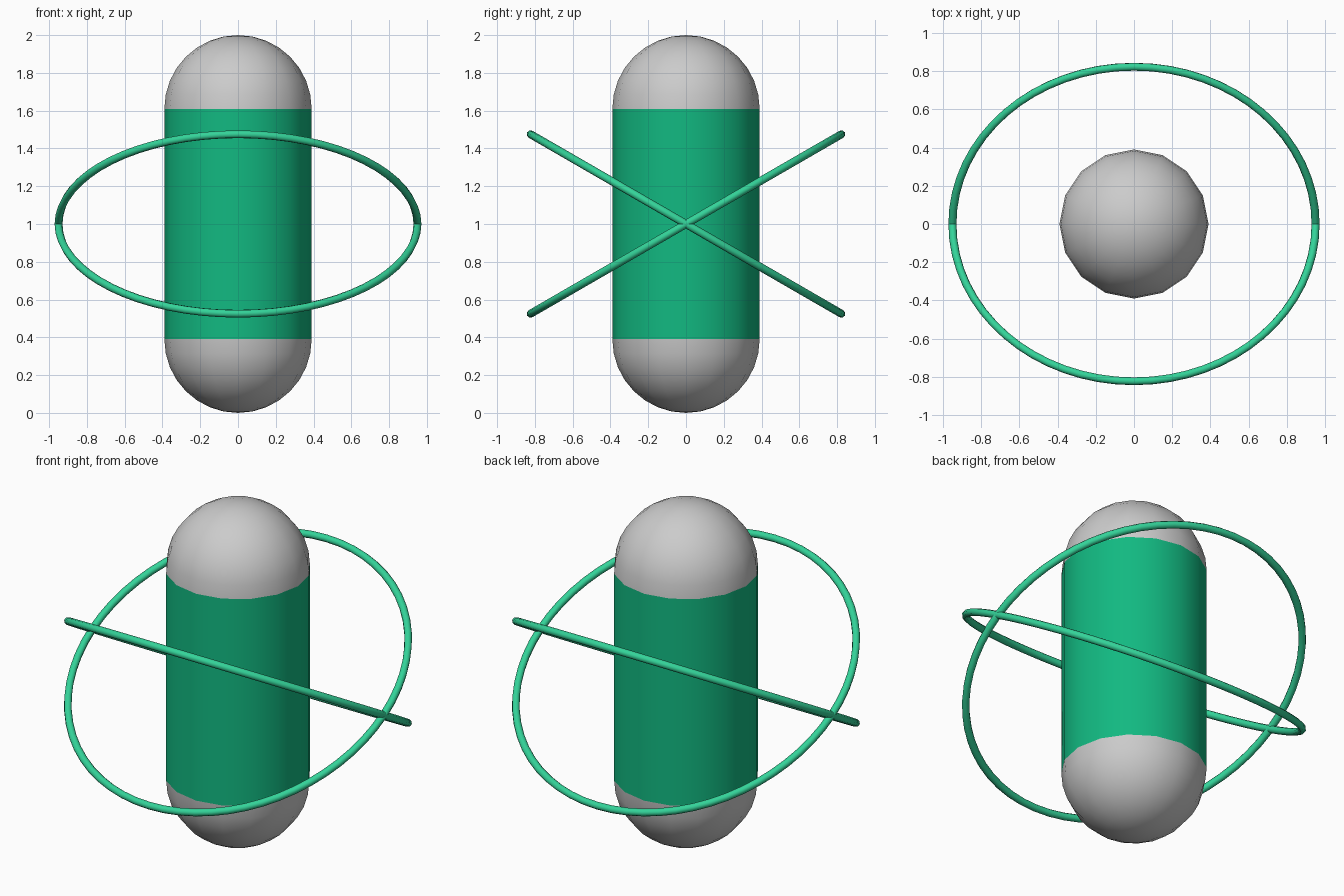
import bpy, bmesh, math

if "Cube" in bpy.data.objects:
    bpy.data.objects.remove(bpy.data.objects["Cube"])

R, SIDES, CAP_RINGS = 0.39, 16, 8
RING_R, TUBE_R = 0.95, 0.021


def material(name, rgb):
    m = bpy.data.materials.new(name)
    m.diffuse_color = (*rgb, 1.0)
    m.use_nodes = True
    m.node_tree.nodes["Principled BSDF"].inputs["Base Color"].default_value = m.diffuse_color
    return m


def make_object(name, bm, mat=None):
    bmesh.ops.remove_doubles(bm, verts=bm.verts, dist=1e-5)
    bmesh.ops.recalc_face_normals(bm, faces=bm.faces)
    for f in bm.faces:
        f.smooth = True
    me = bpy.data.meshes.new(name)
    bm.to_mesh(me)
    bm.free()
    ob = bpy.data.objects.new(name, me)
    bpy.context.collection.objects.link(ob)
    if mat:
        me.materials.append(mat)
    return ob


def lathe(name, profile, steps, mat=None, closed=False):
    """Spin an (r, z) profile around the z axis."""
    bm = bmesh.new()
    vs = [bm.verts.new((r, 0, z)) for r, z in profile]
    pairs = list(zip(vs, vs[1:])) + ([(vs[-1], vs[0])] if closed else [])
    edges = [bm.edges.new(p) for p in pairs]
    bmesh.ops.spin(bm, geom=vs + edges, cent=(0, 0, 0), axis=(0, 0, 1),
                   angle=math.tau, steps=steps, use_merge=False)
    return make_object(name, bm, mat)


body_green = material("body_green", (0.006, 0.485, 0.220))
ring_green = material("ring_green", (0.034, 0.651, 0.319))

# Capsule body: green tube between two plain domes
lathe("body", [(R, R), (R, 2 - R)], SIDES, body_green)
arc = [math.pi / 2 * i / CAP_RINGS for i in range(CAP_RINGS + 1)]
lathe("top_dome", [(R * math.cos(a), 2 - R + R * math.sin(a)) for a in arc], SIDES)
lathe("bottom_dome", [(R * math.cos(a), R - R * math.sin(a)) for a in arc], SIDES)

# Two crossed orbit rings, tilted 30 degrees either way about x
circle = [(RING_R + TUBE_R * math.cos(math.tau * i / 8),
           TUBE_R * math.sin(math.tau * i / 8)) for i in range(8)]
for name, tilt in (("orbit_ring_a", 30), ("orbit_ring_b", -30)):
    ring = lathe(name, circle, 64, ring_green, closed=True)
    ring.location.z = 1
    ring.rotation_euler.x = math.radians(tilt)
